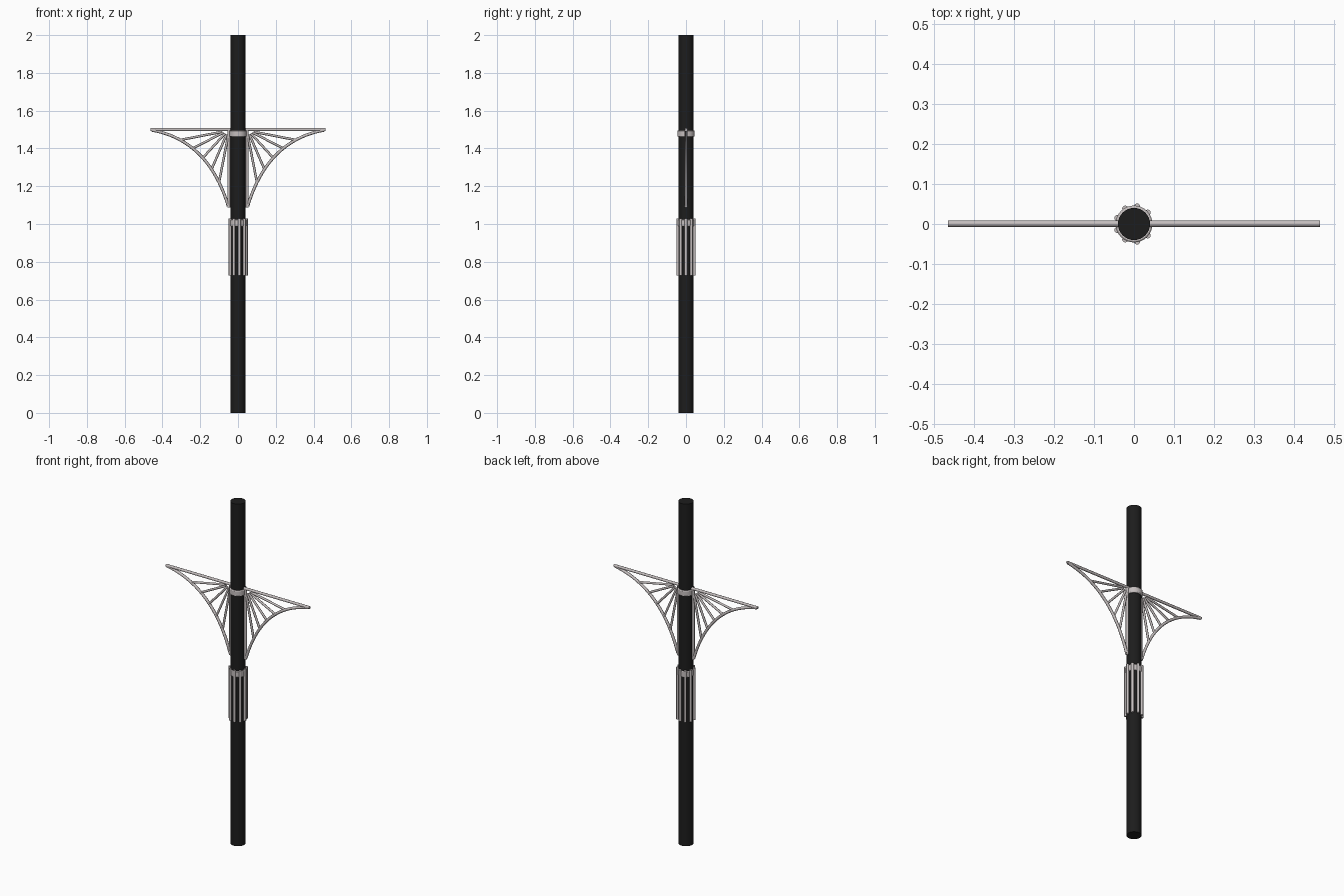
import bpy, math
from math import cos, sin, radians

if "Cube" in bpy.data.objects:
    bpy.data.objects.remove(bpy.data.objects["Cube"])


def material(name, c):
    m = bpy.data.materials.new(name)
    m.diffuse_color = (*c, 1)
    m.use_nodes = True
    m.node_tree.nodes["Principled BSDF"].inputs["Base Color"].default_value = m.diffuse_color
    return m


DARK = material("black_paint", (0.012, 0.012, 0.012))
STEEL = material("pale_steel", (0.56, 0.52, 0.52))


def cylinder(name, r, z0, z1, mat, x=0, y=0, n=32, bevel=0.0):
    bpy.ops.mesh.primitive_cylinder_add(vertices=n, radius=r, depth=z1 - z0,
                                        location=(x, y, (z0 + z1) / 2))
    o = bpy.context.object
    o.name = name
    o.data.materials.append(mat)
    if bevel:
        b = o.modifiers.new("bevel", 'BEVEL')
        b.width, b.segments = bevel, 2
    bpy.ops.object.shade_smooth_by_angle(angle=radians(35))
    return o


# pole and the two collars
cylinder("pole", 0.04, 0, 2, DARK)
cylinder("upper_collar", 0.046, 1.462, 1.496, STEEL, bevel=0.004)
cylinder("lower_collar", 0.045, 0.988, 1.024, STEEL, bevel=0.004)

# ring of vertical rods under the lower collar
for i in range(9):
    a = radians(40 * i)
    cylinder(f"grip_rod_{i + 1}", 0.0075, 0.728, 1.03, STEEL,
             0.0445 * cos(a), 0.0445 * sin(a), n=12)


# side brackets: tubes in the xz plane
def bezier(p, t):
    u = 1 - t
    k = (u**3, 3 * u * u * t, 3 * u * t * t, t**3)
    return tuple(sum(w * q[i] for w, q in zip(k, p)) for i in (0, 1))


ARC = [(0.457, 1.497), (0.25, 1.46), (0.12, 1.32), (0.052, 1.096)]


def tube(name, points, r, side):
    cu = bpy.data.curves.new(name, 'CURVE')
    cu.dimensions = '3D'
    cu.bevel_depth, cu.bevel_resolution = r, 2
    cu.use_fill_caps = True
    s = cu.splines.new('POLY')
    s.points.add(len(points) - 1)
    for pt, (x, z) in zip(s.points, points):
        pt.co = (side * x, 0.001, z, 1)
    cu.materials.append(STEEL)
    o = bpy.data.objects.new(name, cu)
    bpy.context.collection.objects.link(o)


for label, side in (("left", -1), ("right", 1)):
    tube(label + "_top_bar", [(0.03, 1.5), (0.464, 1.5)], 0.008, side)
    tube(label + "_upright", [(0.048, 1.5), (0.048, 1.088)], 0.008, side)
    tube(label + "_arch", [bezier(ARC, i / 24) for i in range(25)], 0.008, side)
    # spokes fan out from the inner corner to the arch
    for i, t in enumerate((0.27, 0.41, 0.54, 0.67, 0.8)):
        f = i / 4
        start = (0.085 - 0.033 * f, 1.488 - 0.018 * f)
        tube(f"{label}_spoke_{i + 1}", [start, bezier(ARC, t)], 0.0065, side)
